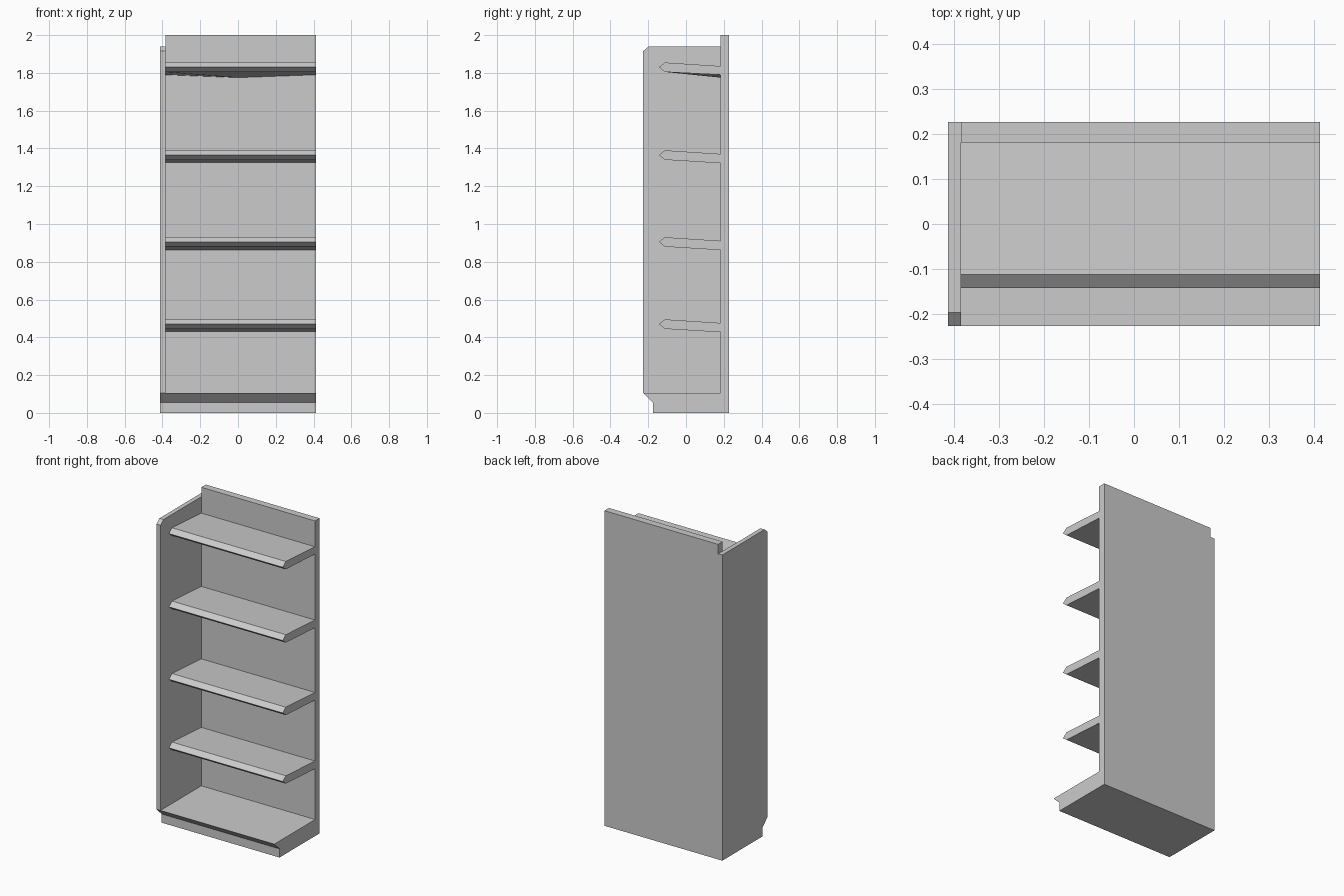
import bpy
import bmesh

cube = bpy.data.objects.get("Cube")
if cube:
    bpy.data.objects.remove(cube, do_unlink=True)

# Single painted-metal colour
grey = bpy.data.materials.new("plain_grey")
grey.use_nodes = True
colour = (0.6, 0.6, 0.6, 1)
grey.diffuse_color = colour
grey.node_tree.nodes["Principled BSDF"].inputs["Base Color"].default_value = colour

LEFT, INNER, RIGHT = -0.414, -0.385, 0.414
FRONT, BACK, PANEL = -0.227, 0.227, 0.182
KICK_Y, KICK_Z, DECK = -0.175, 0.055, 0.105


def extrude_profile(name, profile, stations, sag=None):
    """Sweep a (y, z) outline along x; sag lowers one outline point mid-span."""
    bm = bmesh.new()
    rings = [[bm.verts.new((x, y, z)) for y, z in profile] for x in stations]
    if sag:
        index, drop = sag
        rings[1][index].co.z -= drop
    bm.faces.new(rings[0])
    bm.faces.new(rings[-1])
    n = len(profile)
    for a, b in zip(rings, rings[1:]):
        for i in range(n):
            j = (i + 1) % n
            bm.faces.new((a[i], a[j], b[j], b[i]))
    bmesh.ops.recalc_face_normals(bm, faces=bm.faces)
    mesh = bpy.data.meshes.new(name)
    bm.to_mesh(mesh)
    bm.free()
    mesh.materials.append(grey)
    obj = bpy.data.objects.new(name, mesh)
    bpy.context.collection.objects.link(obj)
    return obj


# Side wall with clipped top corner and kick recess
extrude_profile("side_wall", [
    (BACK, 0), (KICK_Y, 0), (KICK_Y, KICK_Z), (FRONT, DECK),
    (FRONT, 1.915), (-0.197, 1.94), (BACK, 1.94)], (LEFT, INNER))

# Base deck and back panel as one L-shaped piece
extrude_profile("base_and_back", [
    (BACK, 0), (KICK_Y, 0), (KICK_Y, KICK_Z), (FRONT, DECK),
    (PANEL, DECK), (PANEL, 2), (BACK, 2)], (INNER, RIGHT))

# Tilted shelves with pointed front lips
for number, tip in enumerate((0.47, 0.905, 1.365, 1.83), 1):
    outline = [(PANEL, tip + 0.006), (-0.112, tip + 0.025), (-0.143, tip),
               (-0.112, tip - 0.025), (PANEL, tip - 0.043)]
    if number < 4:
        extrude_profile(f"shelf_{number}", outline, (INNER, RIGHT))
    else:
        # The top shelf has an underside that bows down mid-span
        outline[-1] = (PANEL, tip - 0.04)
        extrude_profile("top_shelf", outline, (INNER, 0, RIGHT), (4, 0.015))
